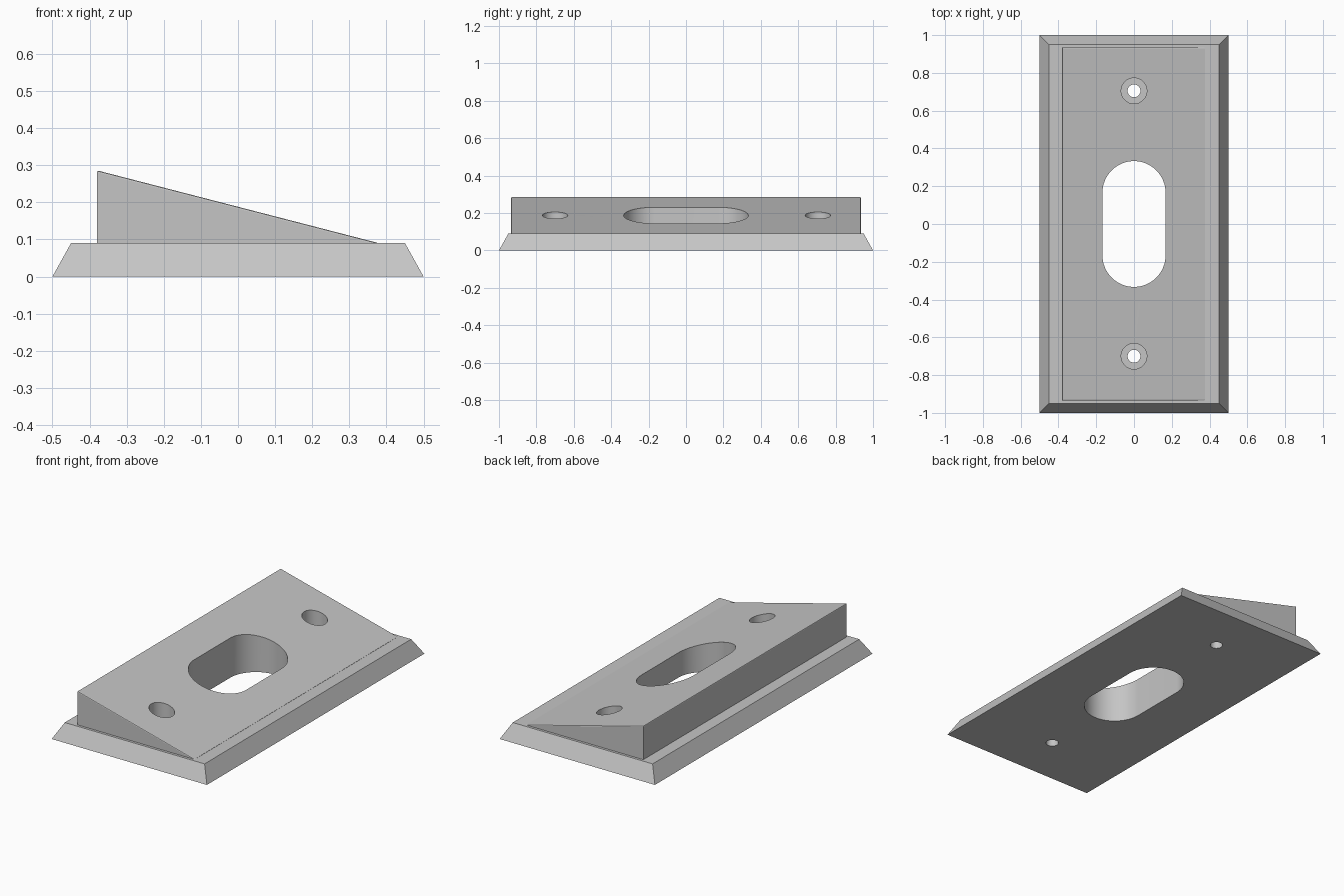
import bpy, bmesh, math

cube = bpy.data.objects.get("Cube")
if cube:
    bpy.data.objects.remove(cube, do_unlink=True)

grey = bpy.data.materials.new("light_grey")
grey.use_nodes = True
COLOR = (0.56, 0.56, 0.56, 1)
grey.diffuse_color = COLOR
grey.node_tree.nodes["Principled BSDF"].inputs["Base Color"].default_value = COLOR


def make(name, bm):
    bmesh.ops.recalc_face_normals(bm, faces=bm.faces[:])
    mesh = bpy.data.meshes.new(name)
    bm.to_mesh(mesh)
    bm.free()
    mesh.materials.append(grey)
    obj = bpy.data.objects.new(name, mesh)
    bpy.context.collection.objects.link(obj)
    return obj


def prism(profile, offset):
    """Closed outline extruded along an offset vector."""
    bm = bmesh.new()
    face = bm.faces.new([bm.verts.new(p) for p in profile])
    ext = bmesh.ops.extrude_face_region(bm, geom=[face])["geom"]
    bmesh.ops.translate(bm, vec=offset, verts=[g for g in ext if isinstance(g, bmesh.types.BMVert)])
    return bm


def stadium(radius, half_straight, y, z0, z1, steps=32):
    """Upright round or slotted cutter."""
    pts = []
    for side in (1, -1):
        start = 0 if side > 0 else math.pi
        count = steps + 1 if half_straight else steps
        for i in range(count):
            a = start + math.pi * i / steps
            pts.append((radius * math.cos(a), y + side * half_straight + radius * math.sin(a), z0))
    return prism(pts, (0, 0, z1 - z0))


def combine(target, other, operation):
    mod = target.modifiers.new("combine", 'BOOLEAN')
    mod.operation = operation
    mod.solver = 'EXACT'
    mod.object = other
    bpy.context.view_layer.objects.active = target
    bpy.ops.object.modifier_apply(modifier=mod.name)
    bpy.data.objects.remove(other, do_unlink=True)


# Base plate with sloping sides
TOP = 0.09
bm = bmesh.new()
bmesh.ops.create_cube(bm, size=1)
for v in bm.verts:
    inset = 0.05 if v.co.z > 0 else 0
    v.co = (math.copysign(0.5 - inset, v.co.x), math.copysign(1 - inset, v.co.y),
            TOP if v.co.z > 0 else 0)
plate = make("angled_mounting_plate", bm)

# Wedge with softened upper edges
outline = [(-0.38, -0.935, 0.05), (0.375, -0.935, 0.05),
           (0.375, -0.935, TOP + 0.001), (-0.38, -0.935, 0.286)]
bm = prism(outline, (0, 1.87, 0))
edges = [e for e in bm.edges if all(v.co.z > 0.08 for v in e.verts)
         and not all(v.co.x > 0 for v in e.verts)]
bmesh.ops.bevel(bm, geom=edges, offset=0.005, segments=2, profile=0.5, affect='EDGES')
combine(plate, make("wedge", bm), 'UNION')

# Central slot, screw holes and their counterbores
combine(plate, make("slot_cutter", stadium(0.167, 0.166, 0, -0.1, 0.5)), 'DIFFERENCE')
for y in (-0.7, 0.705):
    combine(plate, make("screw_cutter", stadium(0.034, 0, y, -0.1, 0.5)), 'DIFFERENCE')
    combine(plate, make("counterbore_cutter", stadium(0.068, 0, y, 0.05, 0.5)), 'DIFFERENCE')

bpy.ops.object.select_all(action='DESELECT')
plate.select_set(True)
bpy.context.view_layer.objects.active = plate
bpy.ops.object.shade_smooth_by_angle(angle=math.radians(20))
